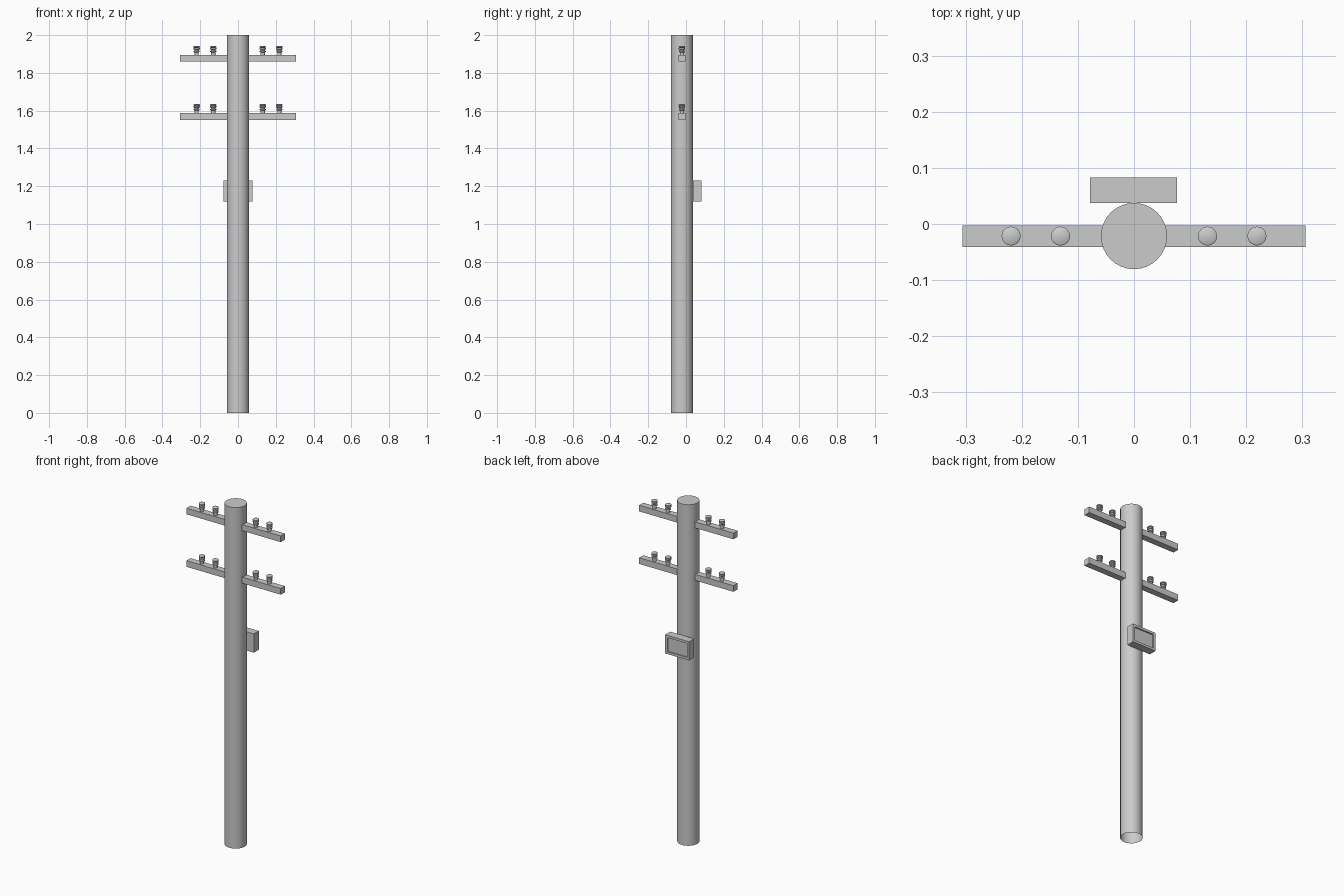
import bpy, bmesh, math

if "Cube" in bpy.data.objects:
    bpy.data.objects.remove(bpy.data.objects["Cube"])

POLE_Y = -0.0215


def make_object(name, bm, smooth=False):
    bmesh.ops.recalc_face_normals(bm, faces=bm.faces)
    mesh = bpy.data.meshes.new(name)
    bm.to_mesh(mesh)
    bm.free()
    ob = bpy.data.objects.new(name, mesh)
    bpy.context.collection.objects.link(ob)
    if smooth:
        bpy.ops.object.select_all(action='DESELECT')
        ob.select_set(True)
        bpy.context.view_layer.objects.active = ob
        bpy.ops.object.shade_smooth_by_angle(angle=math.radians(35))
    return ob


def lathe(name, profile, location, sides, cap_bottom=False):
    """Turn (radius, height) points around z, capping the top."""
    bm = bmesh.new()
    rings = []
    for r, z in profile:
        rings.append([bm.verts.new((r * math.cos(2 * math.pi * i / sides),
                                    r * math.sin(2 * math.pi * i / sides), z))
                      for i in range(sides)])
    for a, b in zip(rings, rings[1:]):
        for i in range(sides):
            j = (i + 1) % sides
            bm.faces.new((a[i], a[j], b[j], b[i]))
    bm.faces.new(rings[-1])
    if cap_bottom:
        bm.faces.new(rings[0][::-1])
    ob = make_object(name, bm, smooth=True)
    ob.location = location
    return ob


def box_mesh(x0, x1, y0, y1, z0, z1):
    bm = bmesh.new()
    bmesh.ops.create_cube(bm, size=1)
    for v in bm.verts:
        v.co = ((x0 + x1) / 2 + v.co.x * (x1 - x0),
                (y0 + y1) / 2 + v.co.y * (y1 - y0),
                (z0 + z1) / 2 + v.co.z * (z1 - z0))
    return bm


# Pole, open at the foot
lathe("pole", [(0.059, 0), (0.059, 2)], (0, POLE_Y, 0), 32)

# Ribbed insulator outline
insulator = [(0.011, 0), (0.011, 0.013), (0.016, 0.016), (0.016, 0.021),
             (0.012, 0.024), (0.012, 0.027), (0.017, 0.030), (0.017, 0.036),
             (0.013, 0.038), (0.017, 0.041), (0.017, 0.045), (0.014, 0.047)]

# Two crossarms, each with four insulators
for level, (z0, z1) in {"lower": (1.551, 1.587), "upper": (1.859, 1.895)}.items():
    make_object(level + "_crossarm",
                box_mesh(-0.306, 0.306, -0.041, -0.003, z0, z1))
    for n, x in enumerate((-0.219, -0.131, 0.131, 0.219)):
        lathe(f"{level}_insulator_{n + 1}", insulator, (x, POLE_Y, z1), 16)

# Equipment box on the back, with a recessed door panel
bm = box_mesh(-0.078, 0.077, 0.037, 0.083, 1.12, 1.23)
bm.normal_update()
door = max(bm.faces, key=lambda f: f.calc_center_median().y)
bmesh.ops.inset_region(bm, faces=[door], thickness=0.014, use_even_offset=True)
inner = bmesh.ops.extrude_discrete_faces(bm, faces=[door])["faces"][0]
for v in inner.verts:
    v.co.y -= 0.008
make_object("equipment_box", bm)
